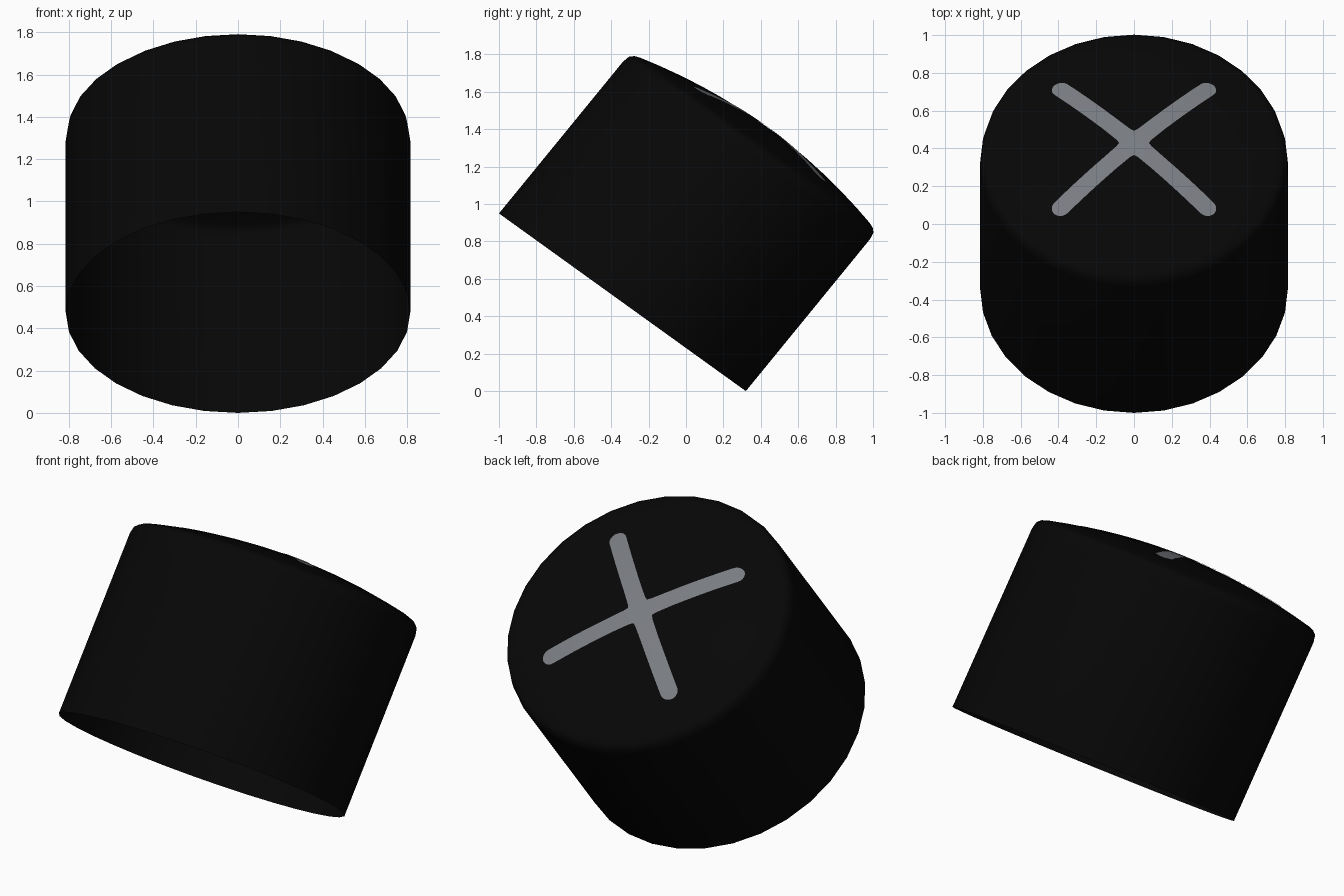
import bpy, bmesh, math
from mathutils import Vector

if "Cube" in bpy.data.objects:
    bpy.data.objects.remove(bpy.data.objects["Cube"])

SIDES = 32
# slanted frame: base centre, two disc radii and the leaning axis
BASE = Vector((0, -0.34, 0.475))
RX = Vector((0.815, 0, 0))
RY = Vector((0, 0.66, -0.475))
AXIS = Vector((0, 0.635, 0.777))


def place(u, v, h):
    return BASE + RX * u + RY * v + AXIS * h


def dome(r):
    return 1.21 - 0.11 * r * r


def material(name, col):
    m = bpy.data.materials.new(name)
    m.diffuse_color = (*col, 1)
    m.use_nodes = True
    m.node_tree.nodes["Principled BSDF"].inputs["Base Color"].default_value = m.diffuse_color
    return m


def finish(bm, name, mat):
    bmesh.ops.remove_doubles(bm, verts=bm.verts, dist=1e-5)
    me = bpy.data.meshes.new(name)
    bm.to_mesh(me)
    bm.free()
    me.materials.append(mat)
    ob = bpy.data.objects.new(name, me)
    bpy.context.collection.objects.link(ob)
    bpy.ops.object.select_all(action='DESELECT')
    ob.select_set(True)
    bpy.context.view_layer.objects.active = ob
    bpy.ops.object.shade_smooth_by_angle(angle=math.radians(45))
    return ob


black = material("black", (0.002, 0.002, 0.002))
grey = material("grey", (0.19, 0.2, 0.218))

# hollow button shell, open underneath: (radius, height) profile swept round the leaning axis
profile = [(1, 0), (1, 1.045), (0.99, 1.085), (0.965, 1.104), (0.93, 1.115)]
profile += [(r, dome(r)) for r in (0.8, 0.65, 0.5, 0.35, 0.2, 0.1, 0)]
bm = bmesh.new()
rings = []
for r, h in profile:
    if r == 0:
        rings.append([bm.verts.new(place(0, 0, h))] * SIDES)
    else:
        rings.append([bm.verts.new(place(r * math.cos(a), r * math.sin(a), h))
                      for a in (2 * math.pi * i / SIDES for i in range(SIDES))])
for lo, hi in zip(rings, rings[1:]):
    for i in range(SIDES):
        j = (i + 1) % SIDES
        bm.faces.new(list(dict.fromkeys((lo[i], lo[j], hi[j], hi[i]))))
finish(bm, "button_shell", black)

# painted cross: four round-ended arms lying just above the dome
W = 0.06
sections = [(0, 0), (0.068, 0.068), (0.1, 0.062)]
sections += [(0.13 + 0.09 * k, W) for k in range(1, 7)]
sections += [(0.67 + W * math.sin(a), W * math.cos(a))
             for a in (math.radians(15 * k) for k in range(1, 6))]
sections.append((0.67 + W, 0.008))
bm = bmesh.new()
for k in range(4):
    a = math.radians(45 + 90 * k)
    c, s = math.cos(a), math.sin(a)

    def on_dome(t, w):
        return bm.verts.new(place(t * c - w * s, t * s + w * c, dome(math.hypot(t, w)) + 0.003))

    rows = [[on_dome(t, w * f) for f in (-1, 0, 1)] for t, w in sections]
    for p, q in zip(rows, rows[1:]):
        for i in range(2):
            corners = (p[i], q[i], q[i + 1], p[i + 1])
            bm.faces.new(corners)
finish(bm, "painted_cross", grey)
